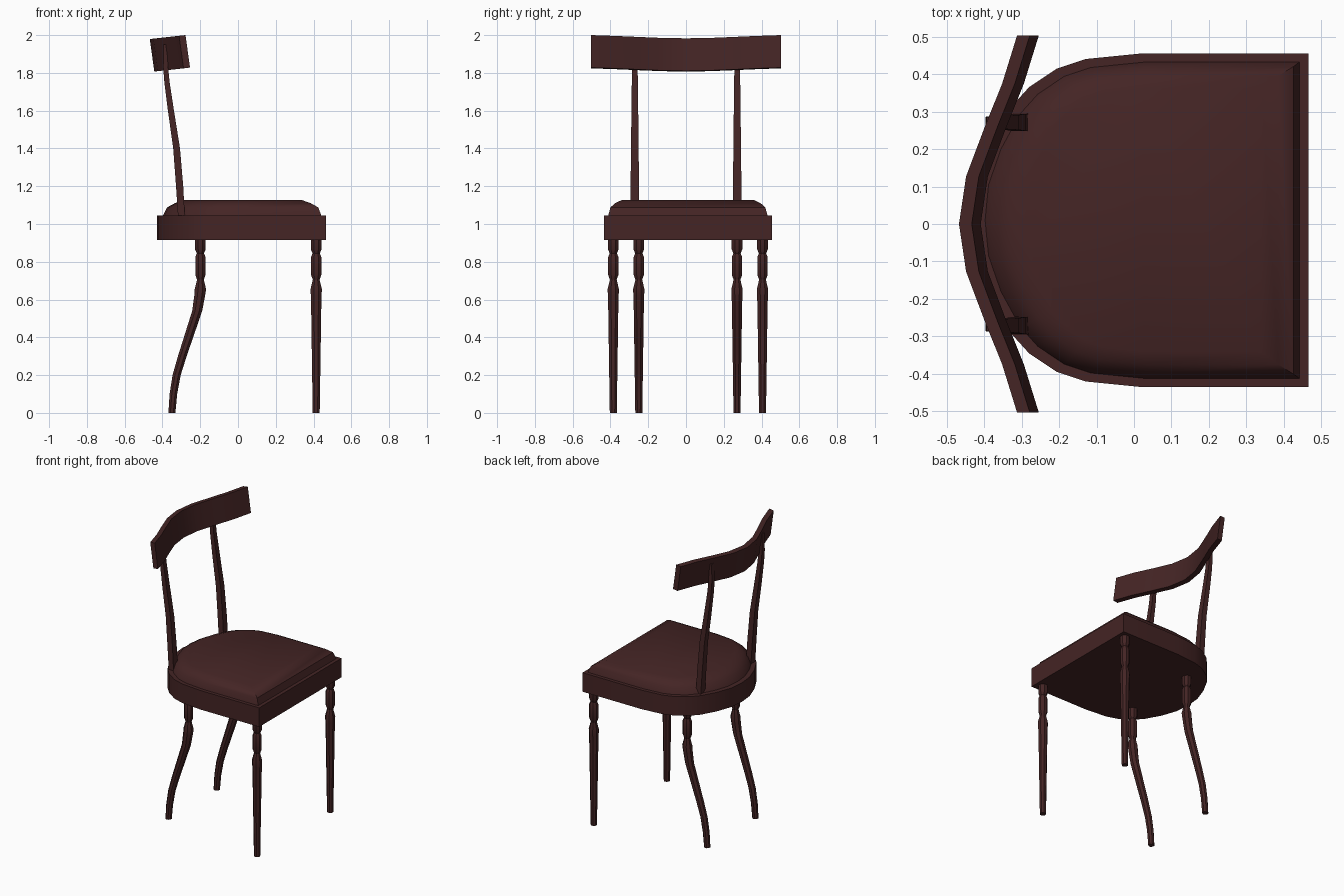
import bpy, bmesh, math

if "Cube" in bpy.data.objects:
    bpy.data.objects.remove(bpy.data.objects["Cube"])

wood = bpy.data.materials.new("dark mahogany")
wood.diffuse_color = (0.058, 0.018, 0.018, 1)
wood.use_nodes = True
wood.node_tree.nodes["Principled BSDF"].inputs["Base Color"].default_value = wood.diffuse_color


def loft(name, rings, smooth=None):
    """Skin a stack of equal-length closed rings and cap both ends."""
    bm = bmesh.new()
    rows = [[bm.verts.new(p) for p in ring] for ring in rings]
    n = len(rows[0])
    for a, b in zip(rows, rows[1:]):
        for i in range(n):
            j = (i + 1) % n
            bm.faces.new((a[i], a[j], b[j], b[i]))
    bm.faces.new(rows[0][::-1])
    bm.faces.new(rows[-1])
    bmesh.ops.recalc_face_normals(bm, faces=bm.faces)
    mesh = bpy.data.meshes.new(name)
    bm.to_mesh(mesh)
    bm.free()
    mesh.materials.append(wood)
    obj = bpy.data.objects.new(name, mesh)
    bpy.context.collection.objects.link(obj)
    if smooth:
        bpy.ops.object.select_all(action='DESELECT')
        obj.select_set(True)
        bpy.context.view_layer.objects.active = obj
        bpy.ops.object.shade_smooth_by_angle(angle=math.radians(smooth))
    return obj


# Seat outline: square front (+x), rounded back (-x)
CY = 0.01
half = [(0.465, 0.445), (0.02, 0.445), (-0.13, 0.43), (-0.205, 0.405), (-0.28, 0.355),
        (-0.33, 0.30), (-0.385, 0.20), (-0.42, 0.10), (-0.43, 0)]
outline = half + [(x, -y) for x, y in half[-2::-1]]


def seat_ring(x0, x1, h, z):
    """Seat outline fitted to an x range and a half width."""
    return [(x0 + (x + 0.43) / 0.895 * (x1 - x0), CY + y / 0.445 * h, z) for x, y in outline]


loft("seat_frame", [seat_ring(-0.43, 0.465, 0.445, z) for z in (0.915, 1.045)], 20)
loft("seat_cushion", [seat_ring(-0.40, 0.443, 0.423, 1.04),
                      seat_ring(-0.375, 0.425, 0.41, 1.088),
                      seat_ring(-0.335, 0.385, 0.385, 1.11),
                      seat_ring(-0.29, 0.34, 0.352, 1.126)], 35)


def leg_ring(x, y, z, w, n=8):
    r = w / 2 / math.cos(math.pi / n)
    return [(x + r * math.cos((i + .5) * 2 * math.pi / n),
             y + r * math.sin((i + .5) * 2 * math.pi / n), z) for i in range(n)]


# Turned legs: (height, width); back legs also bend along (height, x)
turned = [(0.92, .056), (0.865, .056), (0.845, .038), (0.825, .054), (0.73, .054),
          (0.705, .036), (0.655, .06), (0.62, .057), (0.54, .053), (0.40, .049),
          (0.30, .046), (0.20, .043), (0.10, .04), (0, .037)]
bend = {0.62: -0.203, 0.54: -0.216, 0.40: -0.262, 0.30: -0.295,
        0.20: -0.325, 0.10: -0.342, 0: -0.35}
for side, label in ((-1, "right"), (1, "left")):
    loft("front_leg_" + label,
         [leg_ring(0.414, CY + side * 0.395, z, w) for z, w in turned], 30)
    loft("back_leg_" + label,
         [leg_ring(bend.get(z, -0.199), CY + side * 0.26, z, w) for z, w in turned], 30)

# Curved back stiles: (height, x, depth, width)
stile = [(1.0, -0.297, .036, .048), (1.2, -0.309, .038, .045), (1.4, -0.325, .036, .04),
         (1.6, -0.355, .032, .036), (1.75, -0.376, .028, .032), (1.83, -0.383, .026, .03),
         (1.95, -0.386, .016, .03)]
for side, label in ((-1, "right"), (1, "left")):
    loft("back_stile_" + label,
         [[(x + a * d / 2, side * 0.271 + b * w / 2, z)
           for a, b in ((-1, -1), (1, -1), (1, 1), (-1, 1))] for z, x, d, w in stile], 30)

# Curved, tilted top rail: (y, back edge x) swept across the chair
arc = [(0, -0.467), (0.127, -0.448), (0.26, -0.398), (0.374, -0.352), (0.503, -0.312)]
arc = [(-y, x) for y, x in arc[:0:-1]] + arc
rail = []
for y, x in arc:
    top = 1.979 + (x + 0.467) * 0.11
    rail.append([(x, y, top), (x + 0.034, y, top + 0.004),
                 (x + 0.058, y, top - 0.168), (x + 0.024, y, top - 0.172)])
loft("top_rail", rail, 30)
